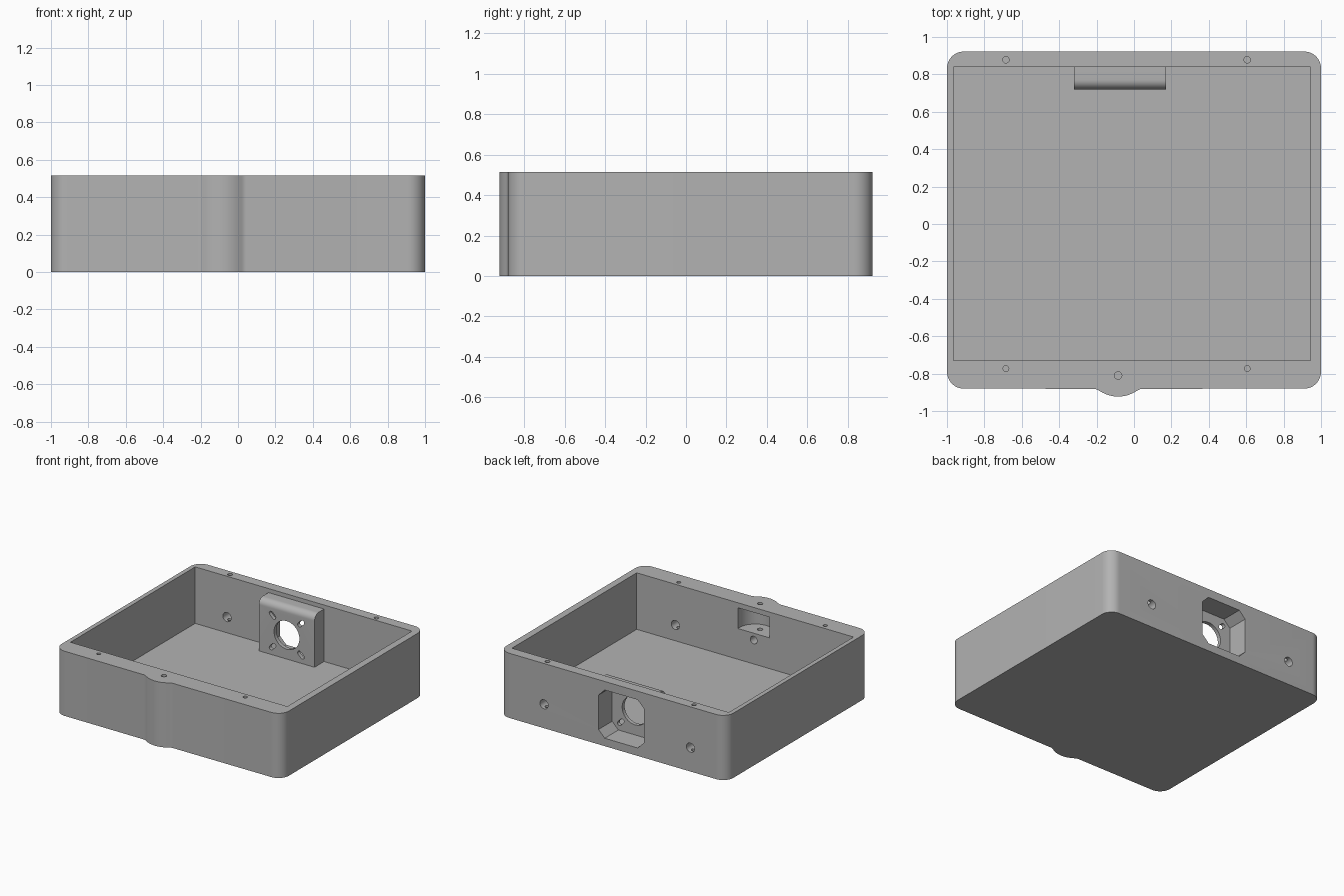
import bpy, bmesh, math
from mathutils import Vector

cube = bpy.data.objects.get("Cube")
if cube:
    bpy.data.objects.remove(cube, do_unlink=True)

grey = bpy.data.materials.new("plain grey")
grey.use_nodes = True
colour = (0.45, 0.45, 0.45, 1)
grey.diffuse_color = colour
grey.node_tree.nodes["Principled BSDF"].inputs["Base Color"].default_value = colour

HEIGHT, FLOOR, BACK, FRONT = 0.515, 0.065, 0.922, -0.88
INNER_BACK, INNER_FRONT = 0.84, -0.73
BOSS_X, BOSS_Y, MOUNT_X, MOUNT_Z = -0.085, -0.75, -0.075, 0.255
SCREW_X = (-0.685, 0.605)


def prism(name, points, axis, lo, hi):
    """Extrude a 2D outline along x, y or z between lo and hi."""
    place = {"x": lambda a, b, d: (d, a, b),
             "y": lambda a, b, d: (a, d, b),
             "z": lambda a, b, d: (a, b, d)}[axis]
    bm = bmesh.new()
    face = bm.faces.new([bm.verts.new(place(a, b, lo)) for a, b in points])
    out = bmesh.ops.extrude_face_region(bm, geom=[face])
    shift = Vector(place(0, 0, hi - lo))
    bmesh.ops.translate(bm, vec=shift,
                        verts=[g for g in out["geom"] if isinstance(g, bmesh.types.BMVert)])
    bmesh.ops.recalc_face_normals(bm, faces=bm.faces)
    mesh = bpy.data.meshes.new(name)
    bm.to_mesh(mesh)
    bm.free()
    mesh.materials.append(grey)
    obj = bpy.data.objects.new(name, mesh)
    bpy.context.collection.objects.link(obj)
    return obj


def arc(cx, cy, r, start, end, n):
    angles = [math.radians(start + (end - start) * i / n) for i in range(n + 1)]
    return [(cx + r * math.cos(t), cy + r * math.sin(t)) for t in angles]


def circle(cx, cy, r, n=32):
    return arc(cx, cy, r, 0, 360, n)[:-1]


def rect(x0, x1, y0, y1):
    return [(x0, y0), (x1, y0), (x1, y1), (x0, y1)]


def combine(target, tool, operation="DIFFERENCE"):
    mod = target.modifiers.new("cut", "BOOLEAN")
    mod.operation, mod.solver, mod.object = operation, "EXACT", tool
    bpy.ops.object.select_all(action="DESELECT")
    bpy.context.view_layer.objects.active = target
    target.select_set(True)
    bpy.ops.object.modifier_apply(modifier=mod.name)
    bpy.data.objects.remove(tool, do_unlink=True)


def cut(points, axis, lo, hi):
    combine(case, prism("cutter", points, axis, lo, hi))


# Case outline: rounded corners and a blended boss on the front
R = 0.09
outline = arc(-1 + R, FRONT + R, R, 180, 270, 12)
for i in range(33):
    dx = -0.13 + 0.26 * i / 32
    h = math.sqrt(0.172 ** 2 - dx ** 2) + FRONT - BOSS_Y
    outline.append((BOSS_X + dx, FRONT - 0.5 * (h + math.hypot(h, 0.01))))
outline += arc(1 - R, FRONT + R, R, 270, 360, 12)
outline += arc(1 - R, BACK - R, R, 0, 90, 12)
outline += arc(-1 + R, BACK - R, R, 90, 180, 12)
case = prism("case", outline, "z", 0, HEIGHT)

# Main cavity
cut(rect(-0.965, 0.945, INNER_FRONT, INNER_BACK), "z", FLOOR, 1)

# Mount block on the inside of the back wall, with a rounded top edge
f = 0.05
side = [(0.88, 0.03), (0.88, 0.483)] + arc(0.72 + f, 0.483 - f, f, 90, 180, 10) + [(0.72, 0.03)]
combine(case, prism("mount", side, "x", MOUNT_X - 0.245, MOUNT_X + 0.245), "UNION")

# Chamfered pocket through the back wall into the mount
w, h, c = 0.2, 0.192, 0.055
corners = [(w - c, -h), (w, c - h), (w, h - c), (w - c, h)]
pocket = corners + [(-x, -z) for x, z in corners]
cut([(MOUNT_X + x, MOUNT_Z + z) for x, z in pocket], "y", 0.75, 1)

# Lens opening and four diagonal slots in the mount face
cut(circle(MOUNT_X, MOUNT_Z, 0.112, 48), "y", 0.6, 0.8)
for sx in (-1, 1):
    for sz in (-1, 1):
        tilt = math.degrees(math.atan2(sz, sx))
        slot = []
        for s, turn in ((1, -90), (-1, 90)):
            d = 0.125 + s * 0.012
            slot += arc(MOUNT_X + sx * d, MOUNT_Z + sz * d, 0.017,
                        tilt + turn, tilt + turn + 180, 8)
        cut(slot, "y", 0.6, 0.8)

# Round recess behind the boss, with its cross hole
cut(circle(BOSS_X, BOSS_Y, 0.14, 48), "z", 0.31, 0.475)
cut(circle(BOSS_X, 0.255, 0.03), "y", -0.84, -0.6)

# Cross holes: open through the back wall, blind in the front wall
for x in SCREW_X:
    cut(circle(x, 0.19, 0.036), "y", 0.8, 1)
    cut(circle(x, 0.19, 0.036), "y", -0.81, -0.6)

# Vertical screw holes in the rim
for x in SCREW_X:
    cut(circle(x, 0.878, 0.0175, 20), "z", 0.12, 1)
    cut(circle(x, -0.773, 0.0155, 20), "z", 0.12, 1)
cut(circle(BOSS_X, -0.81, 0.02, 20), "z", 0.22, 1)

bpy.ops.object.shade_smooth_by_angle(angle=math.radians(30))
